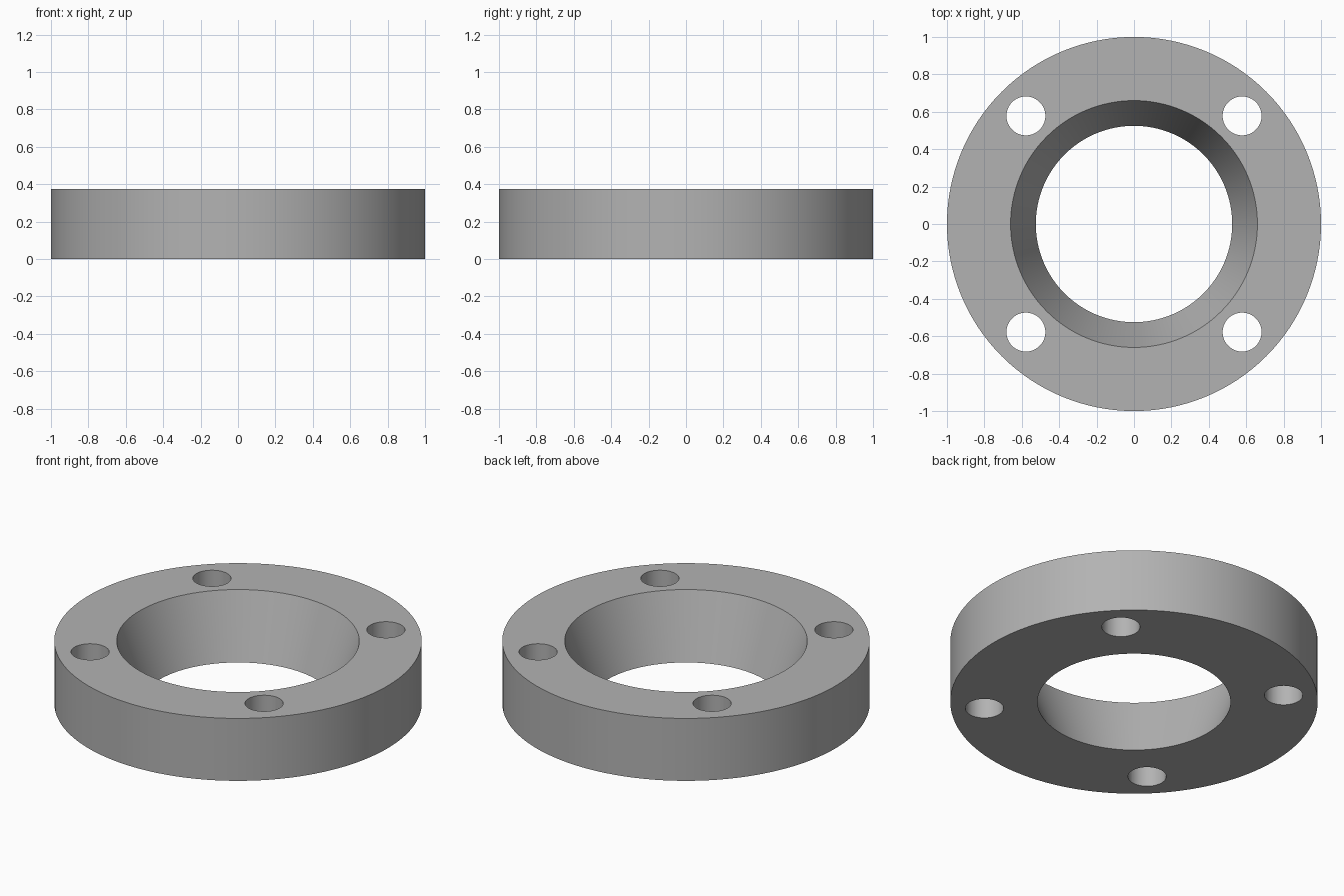
import bpy
import bmesh
import math

cube = bpy.data.objects.get("Cube")
if cube:
    bpy.data.objects.remove(cube, do_unlink=True)

HEIGHT = 0.375
OUTER, BORE_TOP, BORE_BOTTOM = 1.0, 0.66, 0.525
HOLE_RADIUS, HOLE_OFFSET = 0.104, 0.578
SEGMENTS = 128

# Material
grey = bpy.data.materials.new("plain grey")
grey.use_nodes = True
colour = (0.45, 0.45, 0.45, 1)
grey.diffuse_color = colour
grey.node_tree.nodes["Principled BSDF"].inputs["Base Color"].default_value = colour

# Flange ring: a four-point section swept round z, with a tapered bore
profile = [(BORE_BOTTOM, 0), (OUTER, 0), (OUTER, HEIGHT), (BORE_TOP, HEIGHT)]
bm = bmesh.new()
rings = []
for i in range(SEGMENTS):
    a = math.tau * i / SEGMENTS
    rings.append([bm.verts.new((r * math.cos(a), r * math.sin(a), z)) for r, z in profile])
for i, ring in enumerate(rings):
    following = rings[(i + 1) % SEGMENTS]
    for j in range(len(profile)):
        k = (j + 1) % len(profile)
        bm.faces.new((ring[j], following[j], following[k], ring[k]))
bmesh.ops.recalc_face_normals(bm, faces=bm.faces)
mesh = bpy.data.meshes.new("flange_ring")
bm.to_mesh(mesh)
bm.free()
mesh.materials.append(grey)
flange = bpy.data.objects.new("flange_ring", mesh)
bpy.context.collection.objects.link(flange)

# Four bolt holes drilled straight through
for sx in (-1, 1):
    for sy in (-1, 1):
        bpy.ops.mesh.primitive_cylinder_add(
            vertices=64, radius=HOLE_RADIUS, depth=HEIGHT * 2,
            location=(sx * HOLE_OFFSET, sy * HOLE_OFFSET, HEIGHT / 2))
        drill = bpy.context.object
        drill.name = "bolt_hole_cutter"
        drill.hide_render = True
        drill.data.materials.append(grey)
        cut = flange.modifiers.new("bolt_hole", 'BOOLEAN')
        cut.operation = 'DIFFERENCE'
        cut.solver = 'EXACT'
        cut.object = drill
        bpy.ops.object.select_all(action='DESELECT')
        bpy.context.view_layer.objects.active = flange
        flange.select_set(True)
        bpy.ops.object.modifier_apply(modifier=cut.name)
        bpy.data.objects.remove(drill, do_unlink=True)

# Smooth curved walls, crisp rims
bpy.ops.object.shade_smooth_by_angle(angle=math.radians(30))
